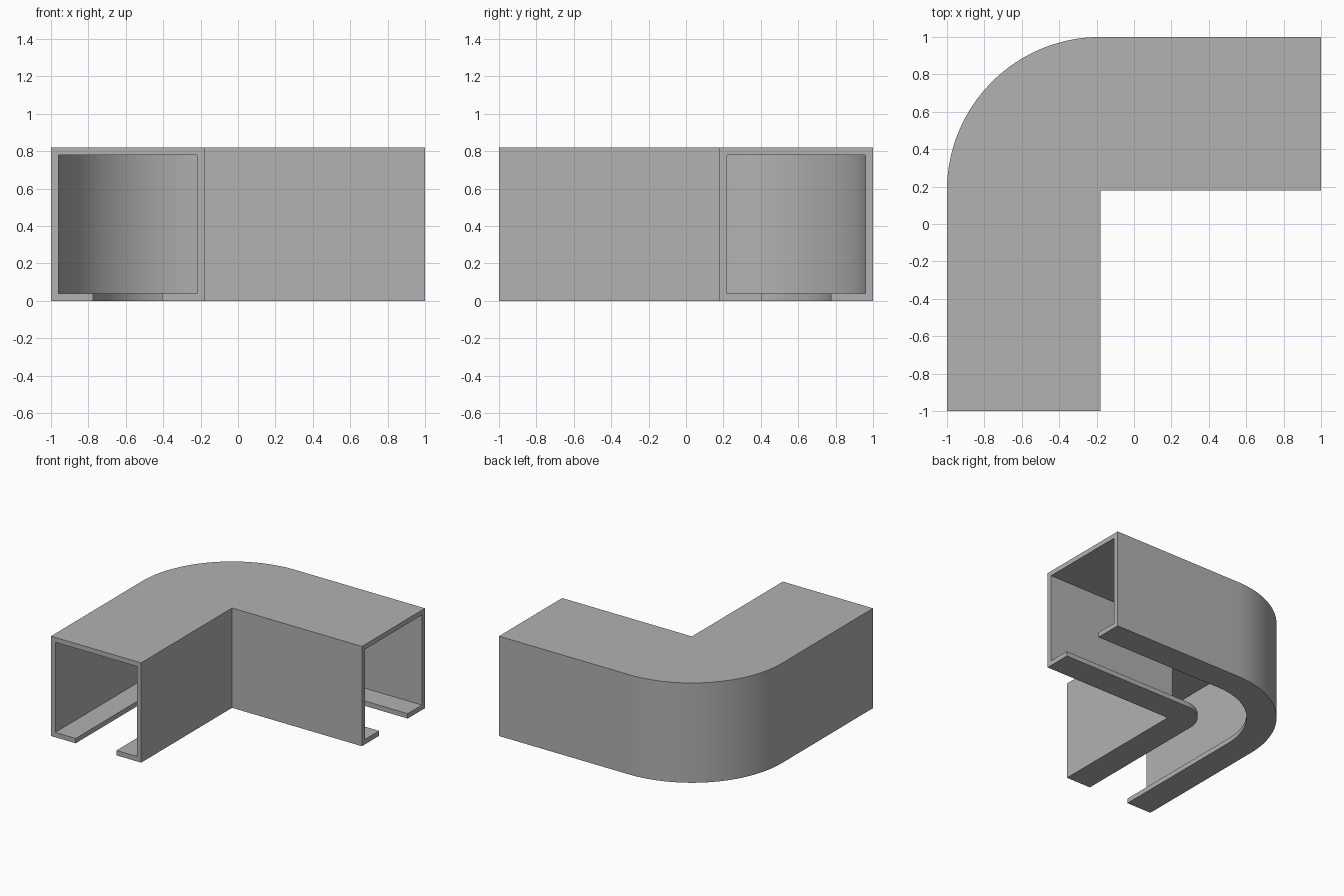
import bpy
import bmesh
from math import cos, sin, pi
from mathutils import Vector

cube = bpy.data.objects.get("Cube")
if cube:
    bpy.data.objects.remove(cube, do_unlink=True)

WIDTH = 0.82       # channel width and height
WALL = 0.04        # wall thickness
LIP = 0.225        # lip width either side of the slot
INNER = -0.18      # x of the inside corner (y is its mirror)
ARM = 0.82         # length of each straight arm from the corner
SEGMENTS = 32

# Plain grey finish
grey = bpy.data.materials.new("plain grey")
grey.use_nodes = True
color = (0.445, 0.445, 0.445, 1)
grey.diffuse_color = color
grey.node_tree.nodes["Principled BSDF"].inputs["Base Color"].default_value = color

# Slotted channel section: distance out from the inside corner, height
half = [(LIP, 0), (0, 0), (0, WIDTH), (WIDTH, WIDTH), (WIDTH, 0), (WIDTH - LIP, 0)]
section = half + [
    (WIDTH - LIP, WALL), (WIDTH - WALL, WALL), (WIDTH - WALL, WIDTH - WALL),
    (WALL, WIDTH - WALL), (WALL, WALL), (LIP, WALL)]

# Stations along the bend: pivot point and outward direction
corner = Vector((INNER, -INNER, 0))
stations = [(Vector((INNER, -1, 0)), Vector((-1, 0, 0)))]
for i in range(SEGMENTS + 1):
    a = pi - i * pi / 2 / SEGMENTS
    stations.append((corner, Vector((cos(a), sin(a), 0))))
stations.append((Vector((1, -INNER, 0)), Vector((0, 1, 0))))

# Sweep the section through the stations and cap both ends
bm = bmesh.new()
rings = [[bm.verts.new(pivot + out * d + Vector((0, 0, z))) for d, z in section]
         for pivot, out in stations]
count = len(section)
for a, b in zip(rings, rings[1:]):
    for i in range(count):
        j = (i + 1) % count
        bm.faces.new((a[i], a[j], b[j], b[i]))
bm.faces.new(rings[0])
bm.faces.new(rings[-1])
bmesh.ops.remove_doubles(bm, verts=bm.verts, dist=0.0005)
bmesh.ops.recalc_face_normals(bm, faces=bm.faces)

mesh = bpy.data.meshes.new("corner_channel")
bm.to_mesh(mesh)
bm.free()
mesh.materials.append(grey)
channel = bpy.data.objects.new("corner_channel", mesh)
bpy.context.collection.objects.link(channel)

# Smooth the bend, keep the section edges crisp
bpy.context.view_layer.objects.active = channel
channel.select_set(True)
bpy.ops.object.shade_smooth_by_angle(angle=pi / 6)
